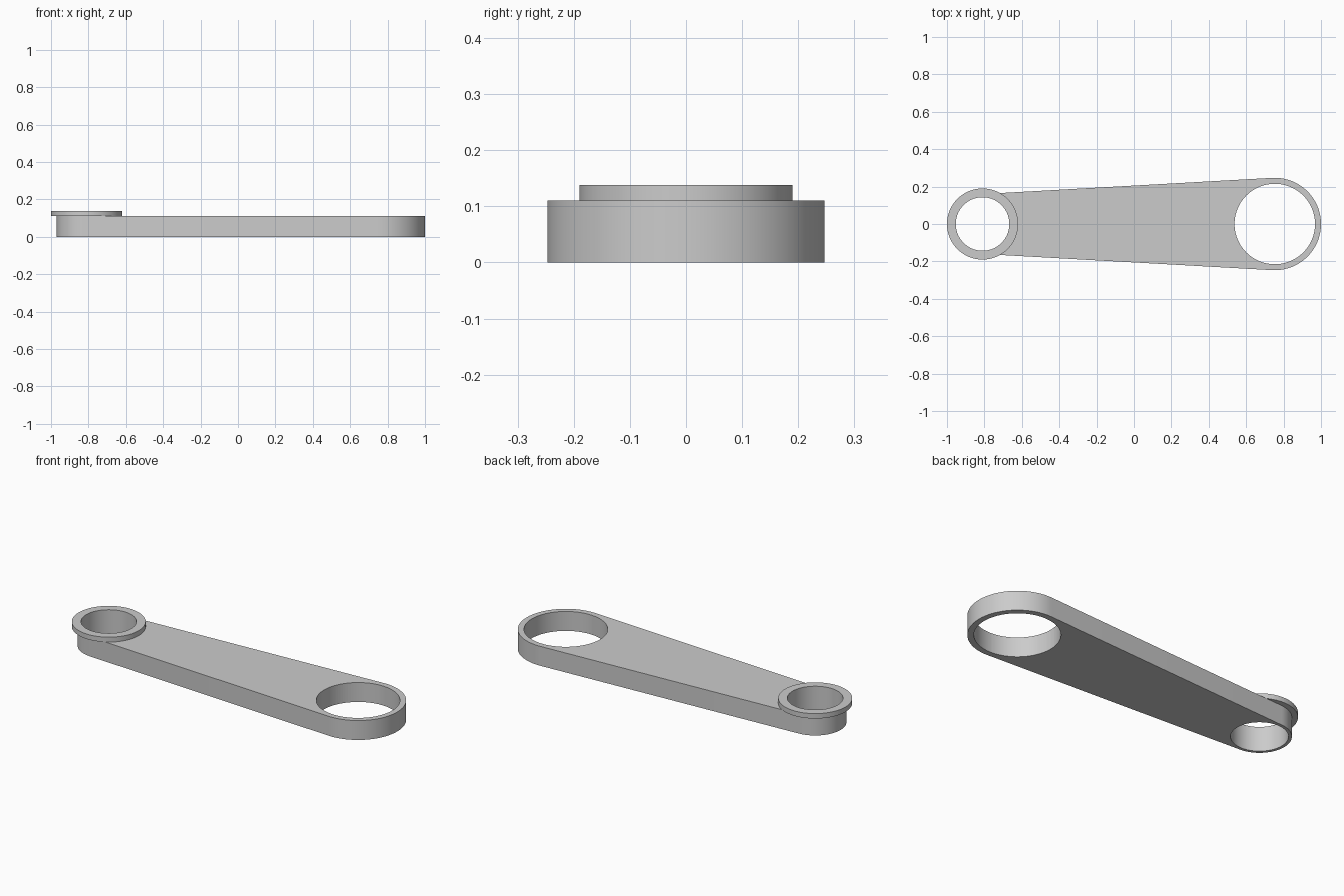
import bpy, bmesh, math

cube = bpy.data.objects.get("Cube")
if cube:
    bpy.data.objects.remove(cube, do_unlink=True)

SMALL_X, SMALL_R, SMALL_BORE = -0.81, 0.16, 0.143
LARGE_X, LARGE_R, LARGE_BORE = 0.753, 0.247, 0.215
COLLAR_R, ARM_TOP, COLLAR_TOP = 0.19, 0.11, 0.138
SEGMENTS = 96

grey = bpy.data.materials.new("plain grey")
grey.use_nodes = True
colour = (0.6, 0.6, 0.6, 1)
grey.diffuse_color = colour
grey.node_tree.nodes["Principled BSDF"].inputs["Base Color"].default_value = colour


def arc(cx, r, start, end, steps):
    angles = [start + (end - start) * i / steps for i in range(steps + 1)]
    return [(cx + r * math.cos(a), r * math.sin(a)) for a in angles]


def circle(cx, r):
    return arc(cx, r, 0, 2 * math.pi, SEGMENTS)[:-1]


def prism(name, outline, z0, z1):
    bm = bmesh.new()
    base = bm.faces.new([bm.verts.new((x, y, z0)) for x, y in outline])
    top = bmesh.ops.extrude_face_region(bm, geom=[base])["geom"]
    verts = [v for v in top if isinstance(v, bmesh.types.BMVert)]
    bmesh.ops.translate(bm, verts=verts, vec=(0, 0, z1 - z0))
    bmesh.ops.recalc_face_normals(bm, faces=bm.faces)
    mesh = bpy.data.meshes.new(name)
    bm.to_mesh(mesh)
    bm.free()
    mesh.materials.append(grey)
    ob = bpy.data.objects.new(name, mesh)
    bpy.context.collection.objects.link(ob)
    return ob


def bore(ob, cx, r):
    cutter = prism("bore_cutter", circle(cx, r), -0.1, 0.3)
    mod = ob.modifiers.new("bore", "BOOLEAN")
    mod.operation, mod.solver, mod.object = "DIFFERENCE", "EXACT", cutter
    bpy.ops.object.select_all(action="DESELECT")
    ob.select_set(True)
    bpy.context.view_layer.objects.active = ob
    bpy.ops.object.modifier_apply(modifier=mod.name)
    bpy.data.objects.remove(cutter, do_unlink=True)
    bpy.ops.object.shade_smooth_by_angle(angle=math.radians(30))


# Tapered arm: two round ends joined by their common tangents
tangent = math.acos((LARGE_R - SMALL_R) / (SMALL_X - LARGE_X))
outline = arc(LARGE_X, LARGE_R, -tangent, tangent, SEGMENTS // 2)
outline += arc(SMALL_X, SMALL_R, tangent, 2 * math.pi - tangent, SEGMENTS // 2)
arm = prism("tapered_arm", outline, 0, ARM_TOP)
bore(arm, SMALL_X, SMALL_BORE)
bore(arm, LARGE_X, LARGE_BORE)

# Raised collar around the small bore
collar = prism("bore_collar", circle(SMALL_X, COLLAR_R), ARM_TOP, COLLAR_TOP)
bore(collar, SMALL_X, SMALL_BORE)
